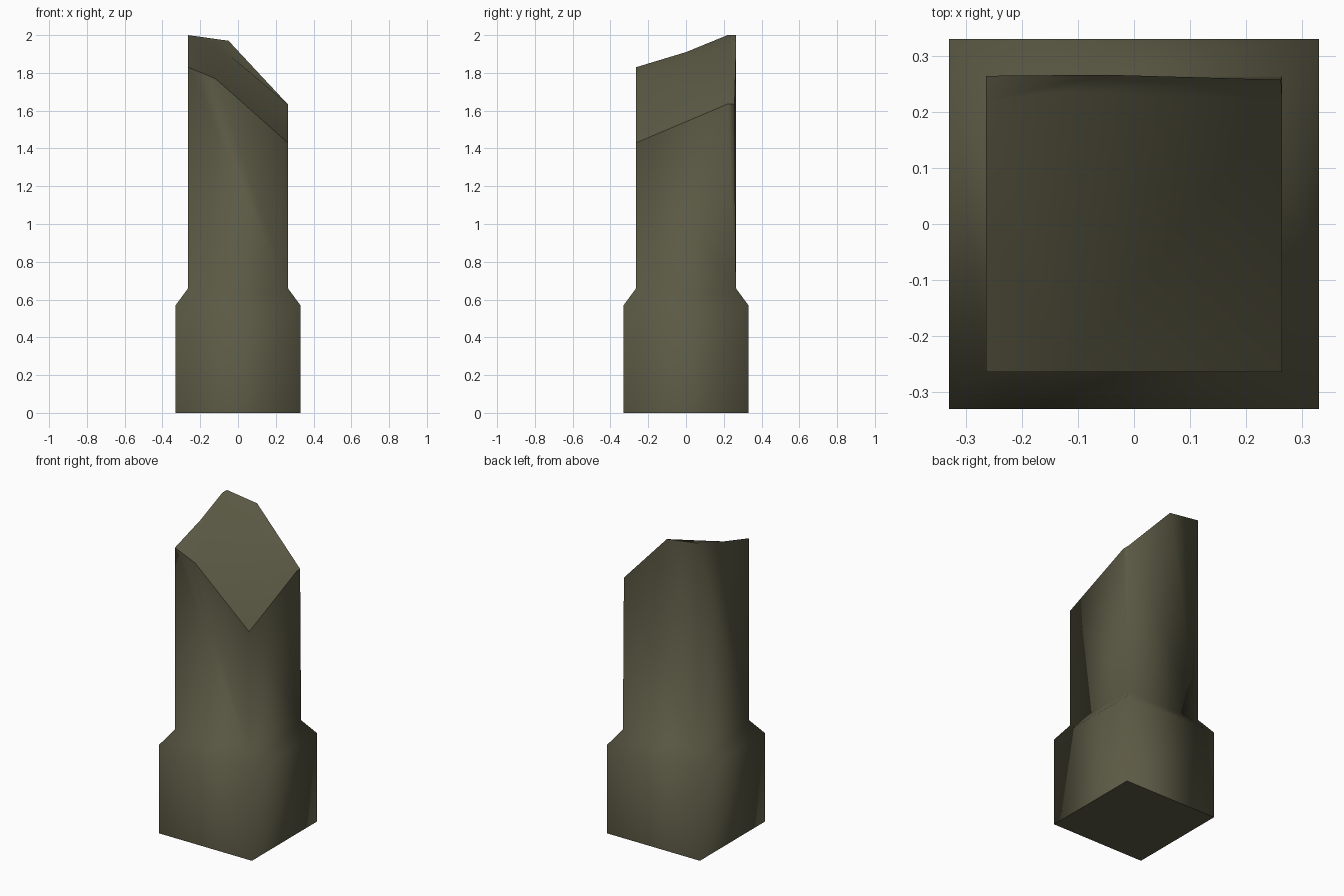
import bpy, bmesh

if "Cube" in bpy.data.objects:
    bpy.data.objects.remove(bpy.data.objects["Cube"])

mat = bpy.data.materials.new("dark olive stone")
mat.diffuse_color = (0.105, 0.1, 0.058, 1)
mat.use_nodes = True
mat.node_tree.nodes["Principled BSDF"].inputs["Base Color"].default_value = mat.diffuse_color

bm = bmesh.new()


def ring(half, z):
    """Square ring: front left, front right, back right, back left."""
    return [bm.verts.new((sx * half, sy * half, z))
            for sx, sy in ((-1, -1), (1, -1), (1, 1), (-1, 1))]


# Wide plinth and the sloped shoulder up to the shaft
foot, plinth, shaft = ring(0.33, 0), ring(0.33, 0.57), ring(0.264, 0.66)
bottom = bm.faces.new(foot[::-1])
for low, high in ((foot, plinth), (plinth, shaft)):
    for i in range(4):
        j = (i + 1) % 4
        bm.faces.new((low[i], low[j], high[j], high[i]))

# Broken slanted top: rim points and the inner break line near the back
pts = {
    "fl": (-0.264, -0.264, 1.83), "fm": (-0.12, -0.264, 1.77),
    "fr": (0.264, -0.264, 1.43), "ir": (0.264, 0.22, 1.635),
    "br": (0.262, 0.257, 1.635), "bm": (-0.05, 0.266, 1.97),
    "bl": (-0.264, 0.264, 2.0), "il": (-0.264, 0.22, 2.0),
    "lm": (-0.264, 0.0, 1.91), "im": (-0.13, 0.235, 1.965),
}
top = {k: bm.verts.new(p) for k, p in pts.items()}

# Shaft sides up to the broken rim
for i, names in enumerate(("fr fm fl", "br ir fr", "bl bm br", "fl lm il bl")):
    bm.faces.new([shaft[i], shaft[(i + 1) % 4]] + [top[n] for n in names.split()])

# Break surface
cap = [bm.faces.new([top[n] for n in names.split()]) for names in
       ("fl fm im il lm", "fm fr ir im", "il im bm bl", "im ir br bm")]

# Smooth sides, with hard edges at the base and around the break
bmesh.ops.recalc_face_normals(bm, faces=bm.faces)
hard = set(cap + [bottom])
for f in bm.faces:
    f.smooth = True
for e in bm.edges:
    if sum(f in hard for f in e.link_faces) == 1:
        e.smooth = False

mesh = bpy.data.meshes.new("broken_pillar")
bm.to_mesh(mesh)
bm.free()
mesh.materials.append(mat)
bpy.context.collection.objects.link(bpy.data.objects.new("broken_pillar", mesh))
